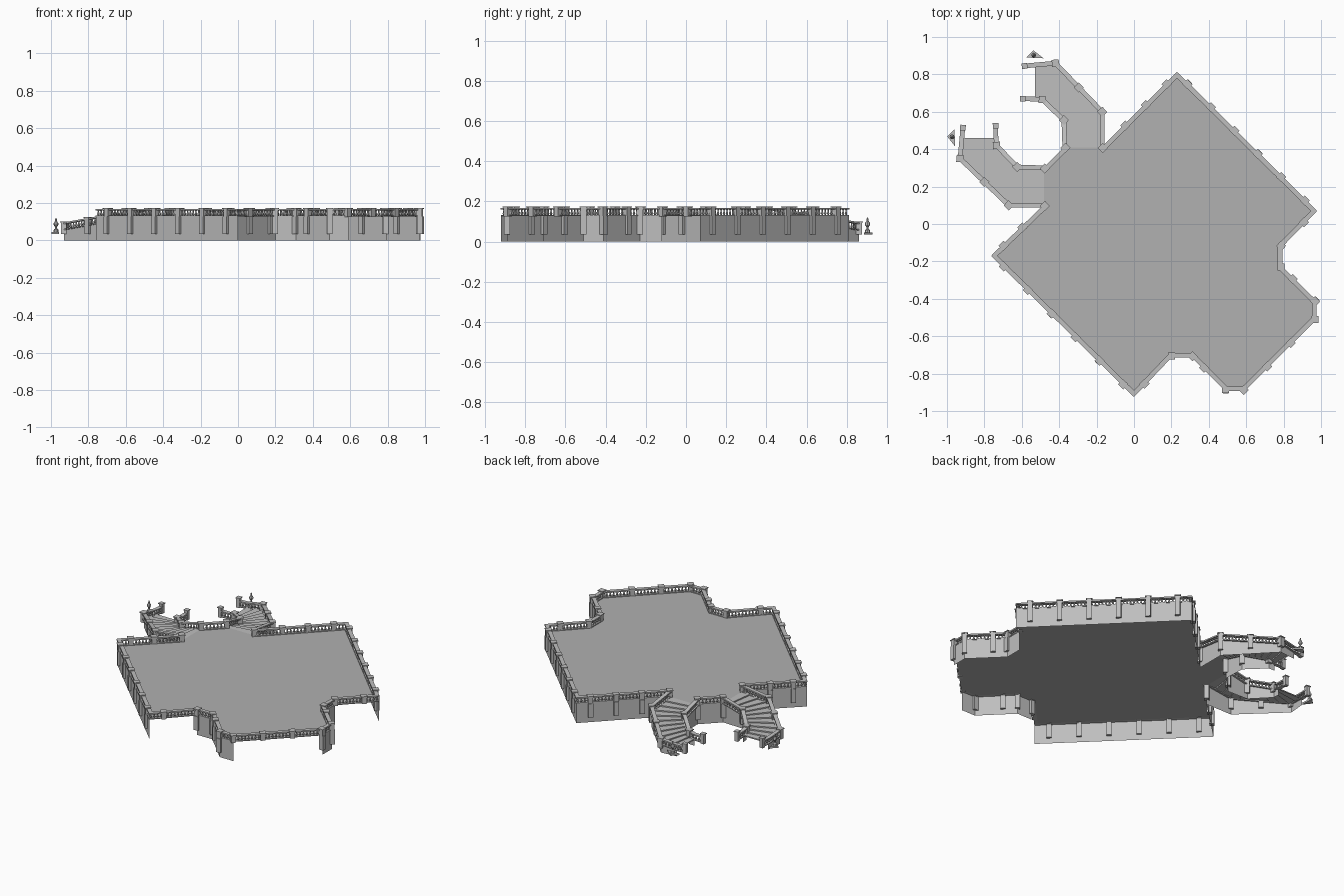
import bpy, bmesh, math
from mathutils import Vector, Matrix

if "Cube" in bpy.data.objects:
    bpy.data.objects.remove(bpy.data.objects["Cube"])

DECK_Z, FOOT_Z, STEPS = 0.127, 0.04, 11


def material(name, v):
    m = bpy.data.materials.new(name)
    m.use_nodes = True
    m.diffuse_color = (v, v, v, 1)
    m.node_tree.nodes["Principled BSDF"].inputs["Base Color"].default_value = (v, v, v, 1)
    return m


stone = material("pale grey stone", 0.52)
paving = material("grey paving", 0.44)
parts = {}


def part(name):
    return parts.setdefault(name, bmesh.new())


def face(name, pts):
    bm = part(name)
    return bm.faces.new([bm.verts.new(p) for p in pts])


def prism(name, outline, lo, hi):
    """Extrude a flat outline from lo to hi, relative to each point's own height."""
    bm = part(name)
    up = Vector((0, 0, 1))
    low = [bm.verts.new(p + up * lo) for p in outline]
    top = [bm.verts.new(p + up * hi) for p in outline]
    bm.faces.new(low[::-1])
    bm.faces.new(top)
    for i in range(len(outline)):
        j = (i + 1) % len(outline)
        bm.faces.new((low[i], low[j], top[j], top[i]))


def beam(name, p, q, width, lo, hi):
    """Straight or sloping bar of rectangular section between two points."""
    d = Vector((q - p).xy).normalized()
    n = Vector((-d.y, d.x, 0)) * width / 2
    prism(name, [p - n, q - n, q + n, p + n], lo, hi)


def block(name, p, d, size, lo, hi):
    beam(name, p - d * size / 2, p + d * size / 2, size, lo, hi)


def lathe(name, p, profile, sides):
    """Turned piece from (radius, height) pairs."""
    bm = part(name)
    rings = [[bm.verts.new(p + Vector((r * math.cos(a), r * math.sin(a), z)))
              for a in (math.tau * k / sides for k in range(sides))] for r, z in profile]
    for low, top in zip(rings, rings[1:]):
        for k in range(sides):
            j = (k + 1) % sides
            bm.faces.new((low[k], low[j], top[j], top[k]))
    bm.faces.new(rings[-1])


def heading(p, q):
    return Vector(((q - p).x, (q - p).y, 0)).normalized()


def post(p, d):
    block("balustrade_posts", p, d, 0.03, -0.002, 0.042)
    block("balustrade_posts", p, d, 0.038, 0.042, 0.047)


def pilaster(p, d):
    block("wall_pilasters", p, d, 0.03, 0.035 - p.z, 0)


def balustrade(p, q):
    beam("bottom_rails", p, q, 0.022, 0, 0.006)
    beam("top_rails", p, q, 0.025, 0.032, 0.041)
    count = max(2, round((q - p).length / 0.021))
    for i in range(count):
        lathe("balusters", p.lerp(q, (i + 0.5) / count),
              [(0.004, 0.006), (0.007, 0.014), (0.003, 0.026), (0.005, 0.032)], 6)


def wall(name, p, q):
    face(name, [(p.x, p.y, 0), (q.x, q.y, 0), q, p])


# Terrace edges, clockwise: start corner and post positions along the edge to the next one
SIX = [0.08 + 0.168 * i for i in range(6)]
EDGES = [
    ((0.23, 0.81), SIX), ((0.975, 0.07), (0.34, 1)), ((0.79, -0.12), (1,)),
    ((0.79, -0.23), (0.34, 1)), ((0.972, -0.41), (1,)), ((0.972, -0.51), (0.34, 0.67, 1)),
    ((0.59, -0.89), (1,)), ((0.49, -0.89), (0.66, 1)), ((0.31, -0.71), (1,)),
    ((0.2, -0.71), (0.7,)), ((0, -0.92), SIX), ((-0.76, -0.17), (0.21, 0.57, 1)),
    ((-0.48, 0.1), None), ((-0.48, 0.3), (0, 1)), ((-0.37, 0.41), None),
    ((-0.17, 0.41), (0, 0.3, 0.575, 0.85)),
]
corners = [Vector((*c, DECK_Z)) for c, _ in EDGES]
face("terrace_deck", corners[::-1])

for i, (_, stops) in enumerate(EDGES):
    if stops is None:                       # stair openings
        continue
    p, q = corners[i], corners[(i + 1) % len(corners)]
    d = heading(p, q)
    inset = Vector((d.y, -d.x, 0)) * 0.009
    balustrade(p + inset, q + inset)
    open_side = d.x < -0.5 and d.y < -0.5   # sides left without a wall
    if not open_side:
        wall("terrace_walls", p, q)
    for t in stops:
        spot = p.lerp(q, t)
        post(spot + inset * 0.5, d)
        if not open_side:
            pilaster(spot, d)


# Twin winding stairs, mirrored about the landing's axis
def mirrored(x, y):
    return -0.07 - y, -0.07 - x


def same(x, y):
    return x, y


def sloped(path):
    """Give a plan path heights that fall evenly from deck to foot."""
    pts = [Vector((*p, 0)) for p in path]
    total = sum((b - a).length for a, b in zip(pts, pts[1:]))
    run = 0
    for i, p in enumerate(pts):
        if i:
            run += (p.xy - pts[i - 1].xy).length
        p.z = DECK_Z + (FOOT_Z - DECK_Z) * run / total
    return pts


def along(pts, t):
    """Point at the given share of the fall down a sloped path."""
    z = DECK_Z + (FOOT_Z - DECK_Z) * t
    for a, b in zip(pts, pts[1:]):
        if z >= b.z - 1e-6:
            return a.lerp(b, (a.z - z) / (a.z - b.z))
    return pts[-1].copy()


OUTER = [(-0.17, 0.41), (-0.17, 0.6), (-0.295, 0.73), (-0.42, 0.86), (-0.53, 0.85)]
INNER = [(-0.37, 0.41), (-0.375, 0.555), (-0.49, 0.665), (-0.53, 0.668)]
for flip in (same, mirrored):
    outer = sloped([flip(*p) for p in OUTER])
    inner = sloped([flip(*p) for p in INNER])

    # Treads and risers
    for i in range(STEPS):
        a, b = along(outer, i / STEPS), along(inner, i / STEPS)
        c, e = along(inner, (i + 1) / STEPS), along(outer, (i + 1) / STEPS)
        z, low = a.z, c.z
        tread = [Vector((v.x, v.y, z)) for v in (a, b, c, e)]
        if flip is mirrored:
            tread.reverse()
        face("stair_treads", tread)
        face("stair_risers", [(c.x, c.y, z), (c.x, c.y, low), (e.x, e.y, low), (e.x, e.y, z)])

    # Side walls, railings, posts and end newels
    for rail, end in ((outer, (-0.585, 0.845)), (inner, (-0.595, 0.67))):
        stop = Vector((*flip(*end), FOOT_Z))
        for k, (p, q) in enumerate(zip(rail, rail[1:])):
            wall("stair_walls", p, q)
            balustrade(p, q)
            if k:
                post(p, heading(p, q))
                pilaster(p, heading(p, q))
        d = heading(rail[-1], stop)
        balustrade(rail[-1], stop)
        block("stair_newels", stop, d, 0.024, -0.005, 0.055)
        block("stair_newels", stop, d, 0.03, 0.055, 0.061)

    # Detached finial plinth at the foot
    plate = [Vector((*flip(*p), 0)) for p in ((-0.575, 0.89), (-0.484, 0.886), (-0.537, 0.928))]
    prism("finial_plinths", plate, 0.035, 0.046)
    lathe("finials", Vector((*flip(-0.536, 0.903), 0.046)),
          [(0.013, 0), (0.012, 0.012), (0.005, 0.018), (0.005, 0.026), (0.013, 0.038),
           (0.013, 0.046), (0.006, 0.056), (0.003, 0.074)], 8)

# Turn the gathered parts into objects
for name, bm in parts.items():
    if name not in ("terrace_deck", "stair_treads"):
        bmesh.ops.recalc_face_normals(bm, faces=bm.faces)
    mesh = bpy.data.meshes.new(name)
    bm.to_mesh(mesh)
    bm.free()
    mesh.materials.append(paving if name == "terrace_deck" else stone)
    obj = bpy.data.objects.new(name, mesh)
    bpy.context.scene.collection.objects.link(obj)
